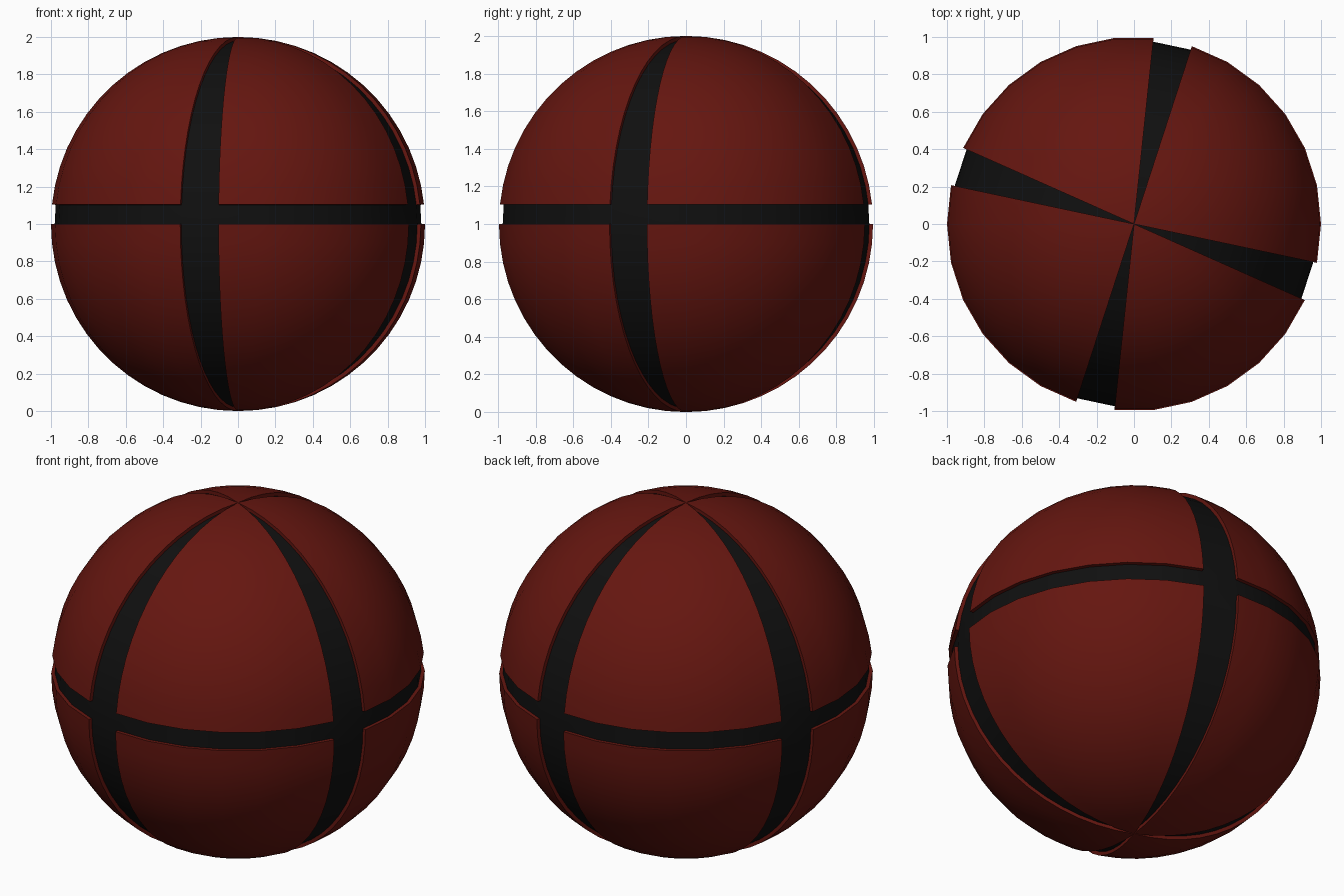
import bpy, bmesh
from math import atan2, degrees
from mathutils import Matrix

if "Cube" in bpy.data.objects:
    bpy.data.objects.remove(bpy.data.objects["Cube"])

SEGMENTS, RINGS = 30, 30
GROOVE_SCALE = 0.98
MERIDIANS = (78, 162, 258, 342)      # centre angles of the vertical grooves


def material(name, rgb):
    m = bpy.data.materials.new(name)
    m.diffuse_color = (*rgb, 1)
    m.use_nodes = True
    m.node_tree.nodes["Principled BSDF"].inputs["Base Color"].default_value = m.diffuse_color
    return m


# Ball with one vertex column on the x axis
bm = bmesh.new()
bmesh.ops.create_uvsphere(bm, u_segments=SEGMENTS, v_segments=RINGS, radius=1)
rim = max(bm.verts, key=lambda v: v.co.xy.length)
turn = Matrix.Rotation(-atan2(rim.co.y, rim.co.x), 4, 'Z')
bmesh.ops.transform(bm, matrix=turn, verts=bm.verts)


def in_groove(face):
    c = face.calc_center_median()
    angle = degrees(atan2(c.y, c.x)) % 360
    return 0 < c.z < 0.1 or any(abs(angle - m) < 5 for m in MERIDIANS)


# Grooves: one band above the equator and four meridian strips, sunk inward
grooves = [f for f in bm.faces if in_groove(f)]
result = bmesh.ops.extrude_face_region(bm, geom=grooves)["geom"]
for f in [g for g in result if isinstance(g, bmesh.types.BMFace)]:
    f.material_index = 1
for v in [g for g in result if isinstance(g, bmesh.types.BMVert)]:
    v.co *= GROOVE_SCALE
leftover = [f for f in grooves if f.is_valid]
if leftover:
    bmesh.ops.delete(bm, geom=leftover, context='FACES')
bmesh.ops.recalc_face_normals(bm, faces=bm.faces)
bmesh.ops.translate(bm, vec=(0, 0, 1), verts=bm.verts)

mesh = bpy.data.meshes.new("ball")
bm.to_mesh(mesh)
bm.free()
mesh.materials.append(material("dark_red_panels", (0.13, 0.008, 0.005)))
mesh.materials.append(material("black_grooves", (0.005, 0.005, 0.005)))

ball = bpy.data.objects.new("ball", mesh)
bpy.context.collection.objects.link(ball)
bpy.context.view_layer.objects.active = ball
ball.select_set(True)
bpy.ops.object.shade_smooth_by_angle()
